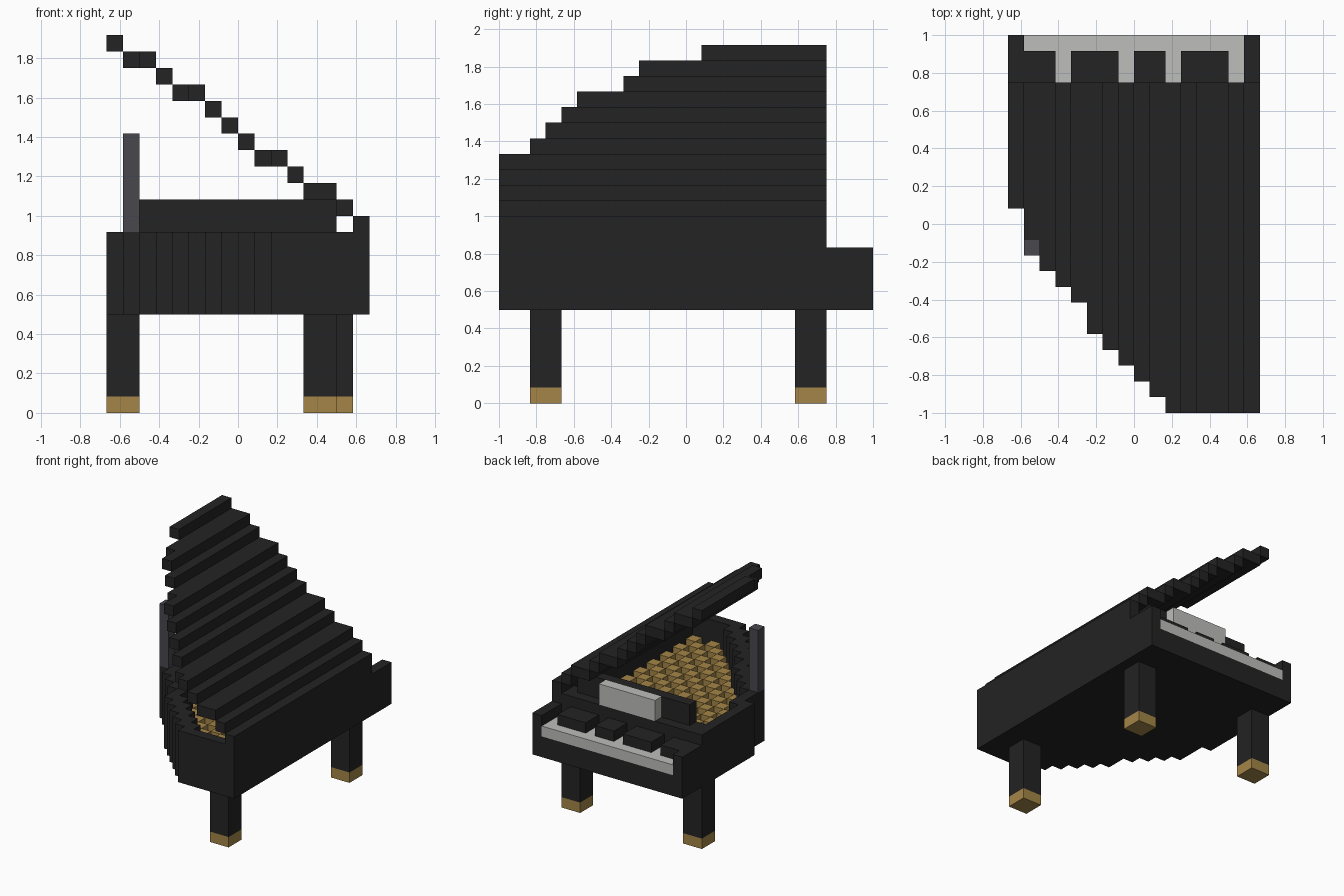
import bpy
import bmesh
from mathutils import Vector

cube = bpy.data.objects.get("Cube")
if cube:
    bpy.data.objects.remove(cube, do_unlink=True)

U = 1 / 12                      # size of one block
NX, NY = 16, 24                 # blocks across and deep


def material(name, rgb):
    m = bpy.data.materials.new(name)
    m.use_nodes = True
    m.diffuse_color = (*rgb, 1)
    bsdf = m.node_tree.nodes["Principled BSDF"]
    bsdf.inputs["Base Color"].default_value = (*rgb, 1)
    bsdf.inputs["Roughness"].default_value = 0.8
    return m


black = material("black_lacquer", (0.017, 0.017, 0.017))
ivory = material("pale_grey", (0.51, 0.51, 0.50))
steel = material("dark_grey", (0.065, 0.063, 0.073))
gold = material("brass", (0.37, 0.235, 0.063))


def point(x, y, z):
    return Vector(((x - NX / 2) * U, (y - NY / 2) * U, z * U))


def finish(name, bm, mat):
    bmesh.ops.recalc_face_normals(bm, faces=bm.faces[:])
    mesh = bpy.data.meshes.new(name)
    bm.to_mesh(mesh)
    bm.free()
    mesh.materials.append(mat)
    ob = bpy.data.objects.new(name, mesh)
    bpy.context.collection.objects.link(ob)
    return ob


def boxes(name, mat, *ranges):
    """Boxes given as (x0, x1, y0, y1, z0, z1) in block units."""
    bm = bmesh.new()
    for x0, x1, y0, y1, z0, z1 in ranges:
        lo, hi = point(x0, y0, z0), point(x1, y1, z1)
        for v in bmesh.ops.create_cube(bm, size=1)["verts"]:
            v.co = (lo + hi) / 2 + v.co * (hi - lo)
    return finish(name, bm, mat)


def shell(name, mat, cells):
    """Outer skin of a set of unit blocks."""
    bm = bmesh.new()
    for c in cells:
        for axis in range(3):
            for side in (0, 1):
                n = list(c)
                n[axis] += 2 * side - 1
                if tuple(n) in cells:
                    continue
                a, b = (axis + 1) % 3, (axis + 2) % 3
                loop = [(0, 0), (1, 0), (1, 1), (0, 1)]
                if not side:
                    loop.reverse()
                corners = []
                for p, q in loop:
                    co = list(c)
                    co[axis] += side
                    co[a] += p
                    co[b] += q
                    corners.append(bm.verts.new(point(*co)))
                bm.faces.new(corners)
    bmesh.ops.remove_doubles(bm, verts=bm.verts[:], dist=1e-4)
    mesh = bpy.data.meshes.new(name)
    bm.to_mesh(mesh)
    bm.free()
    mesh.materials.append(mat)
    ob = bpy.data.objects.new(name, mesh)
    bpy.context.collection.objects.link(ob)
    return ob


# Stepped curve of the tail: first block of each column
tail = [13, 10, 9, 8, 7, 5, 4, 3, 2, 1, 0, 0, 0, 0, 0, 0]
DESK_END, BAR = 21, 19          # end of the case, start of the cross bar


def inside(x, y):
    return 0 <= x < NX and tail[x] <= y < DESK_END


def is_rim(x, y):
    return y >= BAR or any(not inside(x + a, y + b)
                           for a in (-1, 0, 1) for b in (-1, 0, 1))


# Case: floor, stepped rim, cross bar, key bed and cheeks
case, bed = set(), set()
for x in range(NX):
    for y in range(tail[x], NY):
        if y >= DESK_END:
            top = 10 if x in (0, NX - 1) else 8
        elif is_rim(x, y):
            top = 12 if x == NX - 1 else 11
        else:
            top = 7
            bed.add((x, y, 7))
            if (x + y) % 2:     # raised checker blocks
                bed.add((x, y, 8))
        case.update((x, y, z) for z in range(6, top))
# the key row replaces the upper layer of the key bed
case -= {(x, y, 7) for x in range(1, NX - 1)
         for y in range(DESK_END, NY)} & set()
shell("case", black, case)
shell("string_bed", gold, bed)

# Keyboard
boxes("white_keys", ivory, (1, 15, 21, 24, 8, 9))
boxes("black_keys", black, *[(a, b, 21, 23, 9, 10)
                             for a, b in ((1, 3), (4, 7), (8, 10), (11, 14))])

# Music stand and sheet
boxes("music_stand", black, (2, 14, 19, 20, 11, 13))
boxes("sheet_music", ivory, (5, 11, 20, 21, 11, 13))

# Lid: (first column, last column + 1, height of the step)
lid_steps = [(0, 1, 22), (1, 3, 21), (3, 4, 20), (4, 6, 19), (6, 7, 18),
             (7, 8, 17), (8, 9, 16), (9, 11, 15), (11, 12, 14),
             (12, 14, 13), (14, 15, 12)]
lid = []
for a, b, z in lid_steps:
    for x in range(a, b):
        start = 11 if x == 1 else tail[x]
        lid.append((x, x + 1, start, DESK_END, z, z + 1))
boxes("lid", black, *lid)
boxes("lid_prop", steel, (1, 2, 10, 11, 11, 17))

# Legs with brass feet
for name, x, y in (("tail", 12, 2), ("front_right", 0, 19),
                   ("front_left", 13, 19)):
    boxes(name + "_leg", black, (x, x + 2, y, y + 2, 1, 6))
    boxes(name + "_foot", gold, (x, x + 2, y, y + 2, 0, 1))
